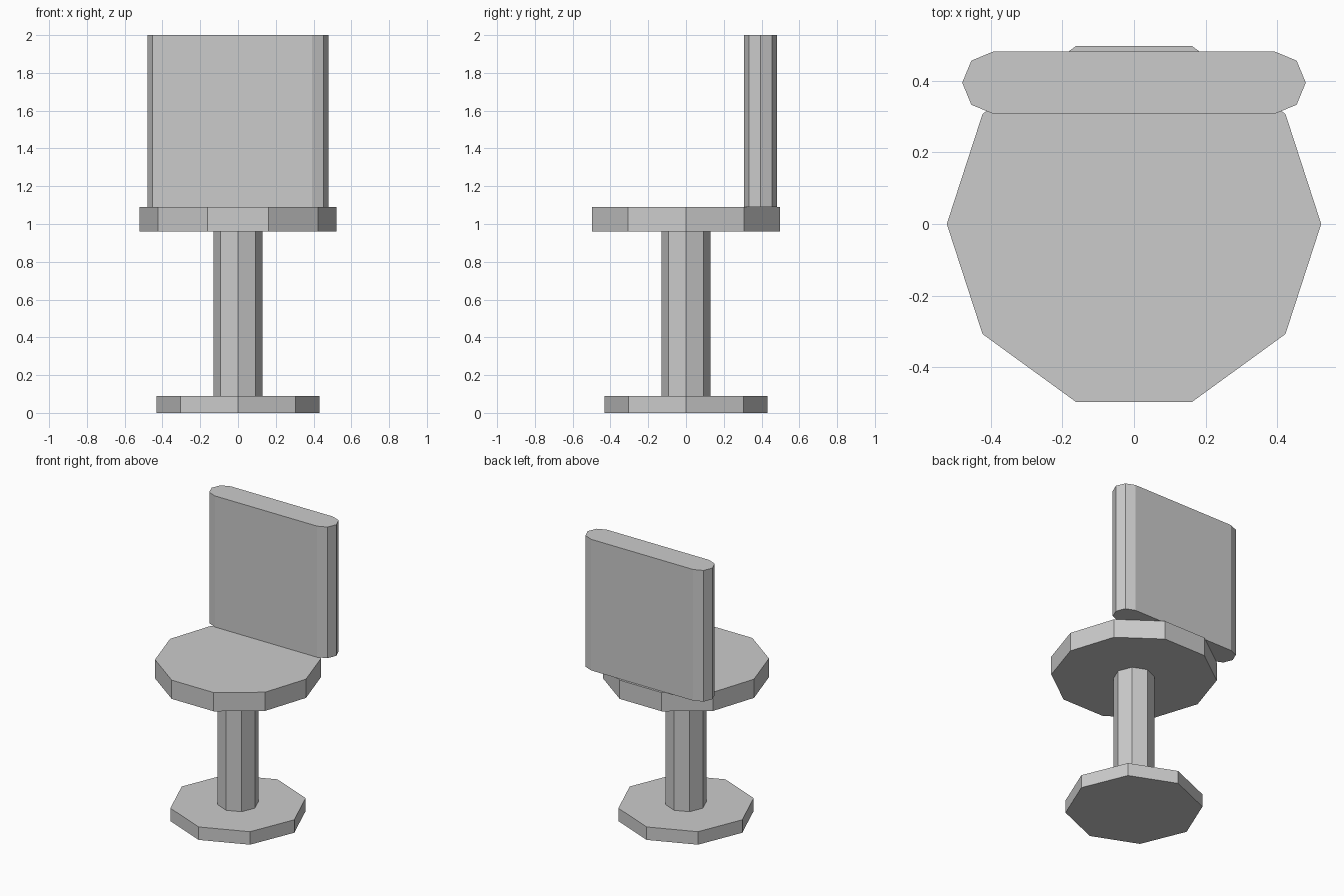
import bpy, bmesh
from math import cos, sin, pi

if "Cube" in bpy.data.objects:
    bpy.data.objects.remove(bpy.data.objects["Cube"])


def prism(name, outline, z0, z1):
    """Extrude a counter-clockwise plan outline from z0 up to z1."""
    bm = bmesh.new()
    face = bm.faces.new([bm.verts.new((x, y, z0)) for x, y in outline])
    top = bmesh.ops.extrude_face_region(bm, geom=[face], use_keep_orig=True)["geom"]
    bmesh.ops.translate(bm, vec=(0, 0, z1 - z0),
                        verts=[g for g in top if isinstance(g, bmesh.types.BMVert)])
    bmesh.ops.recalc_face_normals(bm, faces=bm.faces)
    mesh = bpy.data.meshes.new(name)
    bm.to_mesh(mesh)
    bm.free()
    obj = bpy.data.objects.new(name, mesh)
    bpy.context.collection.objects.link(obj)
    return obj


def polygon(sides, radius):
    return [(radius * cos(2 * pi * i / sides), radius * sin(2 * pi * i / sides))
            for i in range(sides)]


def rounded_slab(half_straight, radius, y):
    """Plan outline with a half-octagon at each end."""
    points = []
    for side, start in ((1, -pi / 2), (-1, pi / 2)):
        for i in range(5):
            a = start + i * pi / 4
            points.append((side * half_straight + radius * cos(a), y + radius * sin(a)))
    return points


# Octagonal foot and column
prism("base", polygon(8, 0.432), 0.0, 0.09)
prism("column", polygon(8, 0.13), 0.09, 0.96)

# Ten-sided seat
prism("seat", polygon(10, 0.522), 0.96, 1.09)

# Upright backrest
prism("backrest", rounded_slab(0.392, 0.087, 0.394), 1.09, 2.0)
